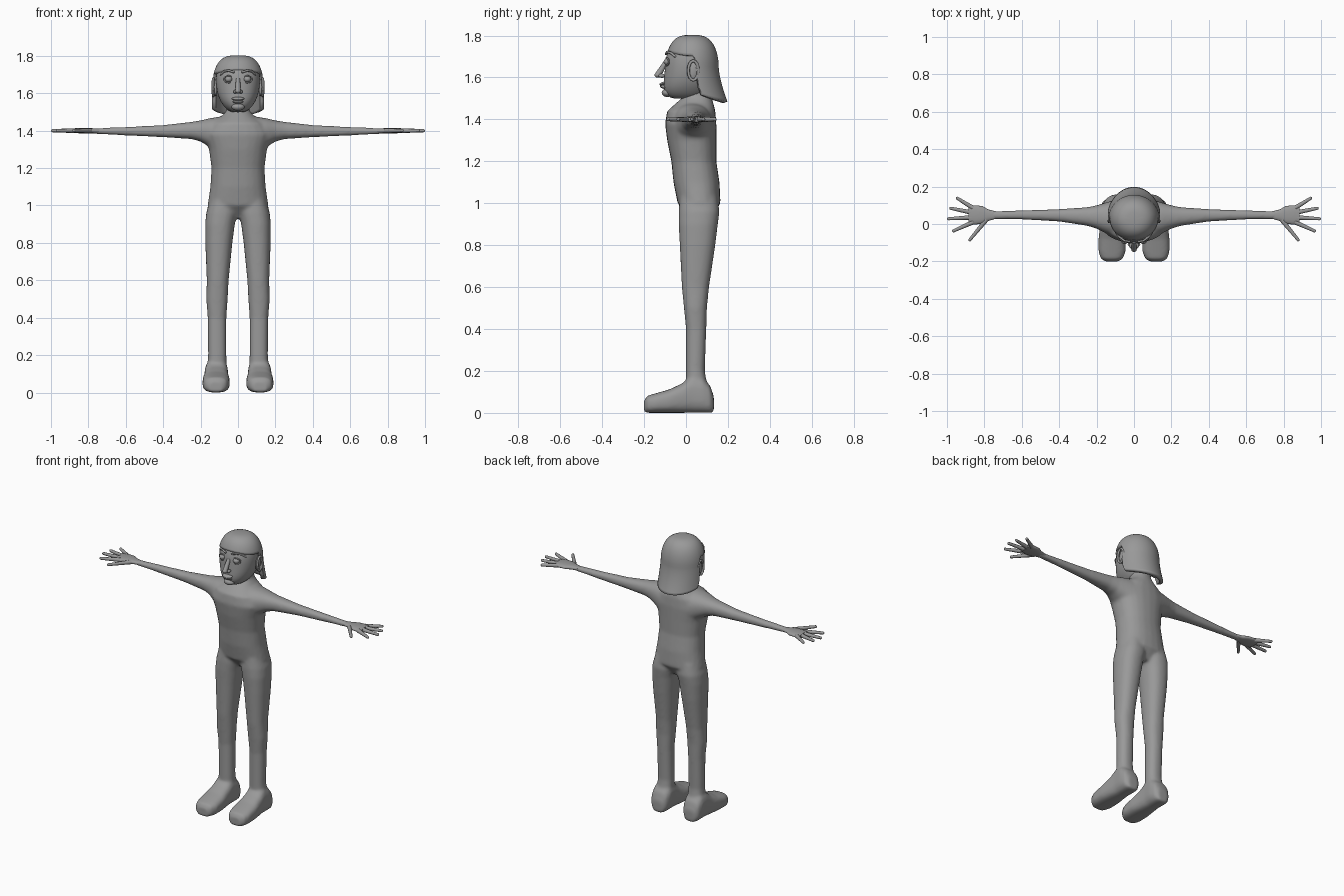
import bpy, bmesh, math
from mathutils import Vector, Matrix

cube = bpy.data.objects.get("Cube")
if cube:
    bpy.data.objects.remove(cube)

grey = bpy.data.materials.new("plain_grey")
grey.use_nodes = True
grey.diffuse_color = (0.32, 0.32, 0.32, 1)
grey.node_tree.nodes["Principled BSDF"].inputs["Base Color"].default_value = grey.diffuse_color


def loft(bm, axis, rings, side=1, sides=24, power=2.3):
    """Closed skin through rounded rings: (position, a low, a high, b low, b high)."""
    loops = []
    for pos, a0, a1, b0, b1 in rings:
        loop = []
        for i in range(sides):
            t = math.tau * i / sides
            c, s = math.cos(t), math.sin(t)
            a = (a0 + a1) / 2 + (a1 - a0) / 2 * math.copysign(abs(c) ** (2 / power), c)
            b = (b0 + b1) / 2 + (b1 - b0) / 2 * math.copysign(abs(s) ** (2 / power), s)
            x, y, z = {"x": (pos, a, b), "y": (a, pos, b), "z": (a, b, pos)}[axis]
            loop.append(bm.verts.new((x * side, y, z)))
        loops.append(loop)
    for low, high in zip(loops, loops[1:]):
        for i in range(sides):
            j = (i + 1) % sides
            bm.faces.new((low[i], low[j], high[j], high[i]))
    bm.faces.new(loops[0])
    bm.faces.new(loops[-1])


def tube(bm, start, end, r0, r1, sides=10):
    """Tapered stick with a rounded tip."""
    start, end = Vector(start), Vector(end)
    span = end - start
    turn = span.to_track_quat("Z", "Y").to_matrix().to_4x4()
    bmesh.ops.create_cone(bm, cap_ends=True, segments=sides, radius1=r0, radius2=r1,
                          depth=span.length, matrix=Matrix.Translation((start + end) / 2) @ turn)
    ball(bm, end, (r1, r1, r1), sides)


def ball(bm, centre, size, sides=20, tilt=0):
    place = Matrix.Translation(centre) @ Matrix.Rotation(tilt, 4, "X") @ Matrix.Diagonal((*size, 1))
    bmesh.ops.create_uvsphere(bm, u_segments=sides, v_segments=sides // 2, radius=1, matrix=place)


def finish(name, bm, angle=60):
    bmesh.ops.recalc_face_normals(bm, faces=bm.faces)
    mesh = bpy.data.meshes.new(name)
    bm.to_mesh(mesh)
    bm.free()
    mesh.materials.append(grey)
    obj = bpy.data.objects.new(name, mesh)
    bpy.context.collection.objects.link(obj)
    bpy.ops.object.select_all(action="DESELECT")
    obj.select_set(True)
    bpy.context.view_layer.objects.active = obj
    bpy.ops.object.shade_smooth_by_angle(angle=math.radians(angle))
    return obj


# Body: torso, arms, legs and feet fused into one skin
torso = [(.93, .08, .02, .12), (1, .163, -.04, .165), (1.1, .148, -.06, .16),
         (1.2, .142, -.07, .145), (1.3, .155, -.09, .145), (1.38, .18, -.1, .145),
         (1.44, .15, -.09, .14), (1.48, .085, -.045, .13), (1.51, .06, -.01, .12),
         (1.58, .055, 0, .11)]
leg = [(.08, .06, .165, 0, .11), (.2, .062, .16, 0, .09), (.4, .062, .162, 0, .097),
       (.5, .055, .17, -.01, .1), (.6, .05, .167, -.02, .11), (.8, .03, .175, -.03, .14),
       (.9, .017, .176, -.035, .152), (.96, .003, .17, -.035, .16), (1.03, .01, .15, -.03, .15)]
arm = [(0, -.05, .12, 1.26, 1.47), (.1, -.07, .13, 1.27, 1.475), (.15, -.05, .115, 1.31, 1.467),
       (.2, -.025, .1, 1.342, 1.455), (.25, -.01, .09, 1.355, 1.447), (.4, .013, .08, 1.365, 1.43),
       (.6, .024, .073, 1.374, 1.42), (.78, .024, .07, 1.384, 1.412)]
foot = [(-.2, .08, .155, 0, .06), (-.185, .06, .178, 0, .082), (-.15, .045, .19, 0, .092),
        (-.08, .043, .19, 0, .112), (-.02, .05, .183, 0, .14), (.03, .053, .178, 0, .18),
        (.08, .052, .178, 0, .17), (.115, .06, .172, 0, .13), (.133, .08, .15, 0, .08)]
bm = bmesh.new()
loft(bm, "z", [(z, -w, w, y0, y1) for z, w, y0, y1 in torso])
for side in (1, -1):
    loft(bm, "z", leg, side)
    loft(bm, "x", arm, side)
    loft(bm, "y", foot, side, power=2.8)
body = finish("body", bm)
skin = body.modifiers.new("fuse", "REMESH")
skin.mode = "VOXEL"
skin.voxel_size = 0.008
skin.use_smooth_shade = True
soft = body.modifiers.new("soften", "SMOOTH")
soft.factor = 0.5
soft.iterations = 12

# Hands: flat palm with five spread digits
palm = [(.74, .028, .068, 1.387, 1.411), (.78, .016, .078, 1.386, 1.413), (.81, .002, .096, 1.386, 1.414),
        (.85, -.003, .1, 1.386, 1.414), (.885, .004, .096, 1.388, 1.412)]
digits = [((.86, .085), (.945, .138)), ((.87, .062), (.98, .084)), ((.87, .035), (.992, .028)),
          ((.86, .01), (.965, -.037)), ((.79, .022), (.878, -.085))]
for side, word in ((1, "left"), (-1, "right")):
    bm = bmesh.new()
    loft(bm, "x", palm, side)
    for (x0, y0), (x1, y1) in digits:
        tube(bm, (x0 * side, y0, 1.4), (x1 * side, y1, 1.4), .013, .0085)
    finish(word + "_hand", bm)

# Head
skull = [(1.497, .035, -.065, .06), (1.512, .06, -.09, .09), (1.54, .085, -.108, .11),
         (1.58, .106, -.108, .13), (1.63, .117, -.102, .14), (1.68, .12, -.1, .143),
         (1.73, .114, -.088, .135), (1.765, .085, -.055, .11), (1.78, .04, -.01, .07)]
bm = bmesh.new()
loft(bm, "z", [(z, -w, w, y0, y1) for z, w, y0, y1 in skull], power=2.2)
head = finish("head", bm)
head.modifiers.new("round", "SUBSURF").levels = 1

# Nose: wedge with a bulb at the tip and small nostrils
bm = bmesh.new()
tube(bm, (0, -.094, 1.675), (0, -.132, 1.615), .011, .015, 12)
ball(bm, (0, -.134, 1.612), (.015, .016, .013))
for side in (1, -1):
    ball(bm, (.014 * side, -.115, 1.608), (.011, .016, .01))
finish("nose", bm)

# Mouth and chin
bm = bmesh.new()
ball(bm, (0, -.108, 1.571), (.034, .02, .008), tilt=.3)
ball(bm, (0, -.106, 1.555), (.029, .019, .009), tilt=-.3)
finish("lips", bm)
bm = bmesh.new()
ball(bm, (0, -.09, 1.527), (.035, .026, .02))
finish("chin", bm)

for side, word in ((1, "left"), (-1, "right")):
    # Eyes: ball with upper and lower lids
    bm = bmesh.new()
    ball(bm, (.05 * side, -.087, 1.675), (.02, .02, .017))
    finish(word + "_eye", bm)
    for part, flip in (("upper_lid", 1), ("lower_lid", -1)):
        bm = bmesh.new()
        arc = [Vector((side * (.05 + .026 * math.cos(t)), -.094 + .1 * abs(math.cos(t)) * .12,
                       1.675 + flip * .018 * math.sin(t)))
               for t in (math.pi * k / 8 for k in range(9))]
        for p, q in zip(arc, arc[1:]):
            tube(bm, p, q, .004, .004, 8)
        finish(word + "_" + part, bm)
    # Brow ridge
    bm = bmesh.new()
    brow = [Vector((side * x, y, z)) for x, y, z in
            ((.02, -.095, 1.712), (.05, -.09, 1.722), (.075, -.072, 1.717), (.092, -.052, 1.7))]
    for p, q in zip(brow, brow[1:]):
        tube(bm, p, q, .006, .006, 8)
    finish(word + "_brow", bm)
    # Ear: flat disc with a raised rim
    bm = bmesh.new()
    ball(bm, (.121 * side, .035, 1.63), (.011, .024, .046), tilt=-.15)
    rim = [Vector((side * (.128 + .006 * math.sin(t / 2)), .035 + .024 * math.cos(t), 1.633 + .046 * math.sin(t)))
           for t in (math.tau * k / 16 for k in range(17))]
    for p, q in zip(rim, rim[1:]):
        tube(bm, p, q, .007, .007, 8)
    finish(word + "_ear", bm)


# Hair: fringe cap in front, long flared curtain behind
def hair_point(turn, t):
    back = -math.cos(turn)
    fall = min(1, max(0, (back - .12) / .12))
    rim = 1.725 - .02 * math.sin(turn) ** 2
    hem = rim + (1.555 - .07 * max(0, back) ** .5 - rim) * fall
    if t < .5:
        rise = math.sin(math.pi * (1 - t * 2) / 2)
        z = max(1.65, hem) + (1.803 - max(1.65, hem)) * rise
    else:
        z = max(1.65, hem) + (hem - max(1.65, hem)) * (t * 2 - 1)
    up = min(1, max(0, (z - 1.65) / .153))
    f = max(0, 1 - up * up) ** .32
    drop = max(0, 1.65 - z) / .165
    x = (.136 + .012 * drop) * f * math.sin(turn)
    y = .028 + ((.128 + .042 * drop ** 1.5) if back > 0 else .126) * f * back
    return x, y, z


bm = bmesh.new()
columns, rows = 72, 24
grid = [[bm.verts.new(hair_point(math.tau * (i + .5) / columns, j / rows)) for j in range(rows + 1)]
        for i in range(columns)]
for i, col in enumerate(grid):
    nxt = grid[(i + 1) % columns]
    for j in range(rows):
        bm.faces.new((col[j], col[j + 1], nxt[j + 1], nxt[j]))
bmesh.ops.remove_doubles(bm, verts=bm.verts, dist=.0005)
hair = finish("hair", bm)
shell = hair.modifiers.new("thickness", "SOLIDIFY")
shell.thickness = 0.022
shell.offset = -1
